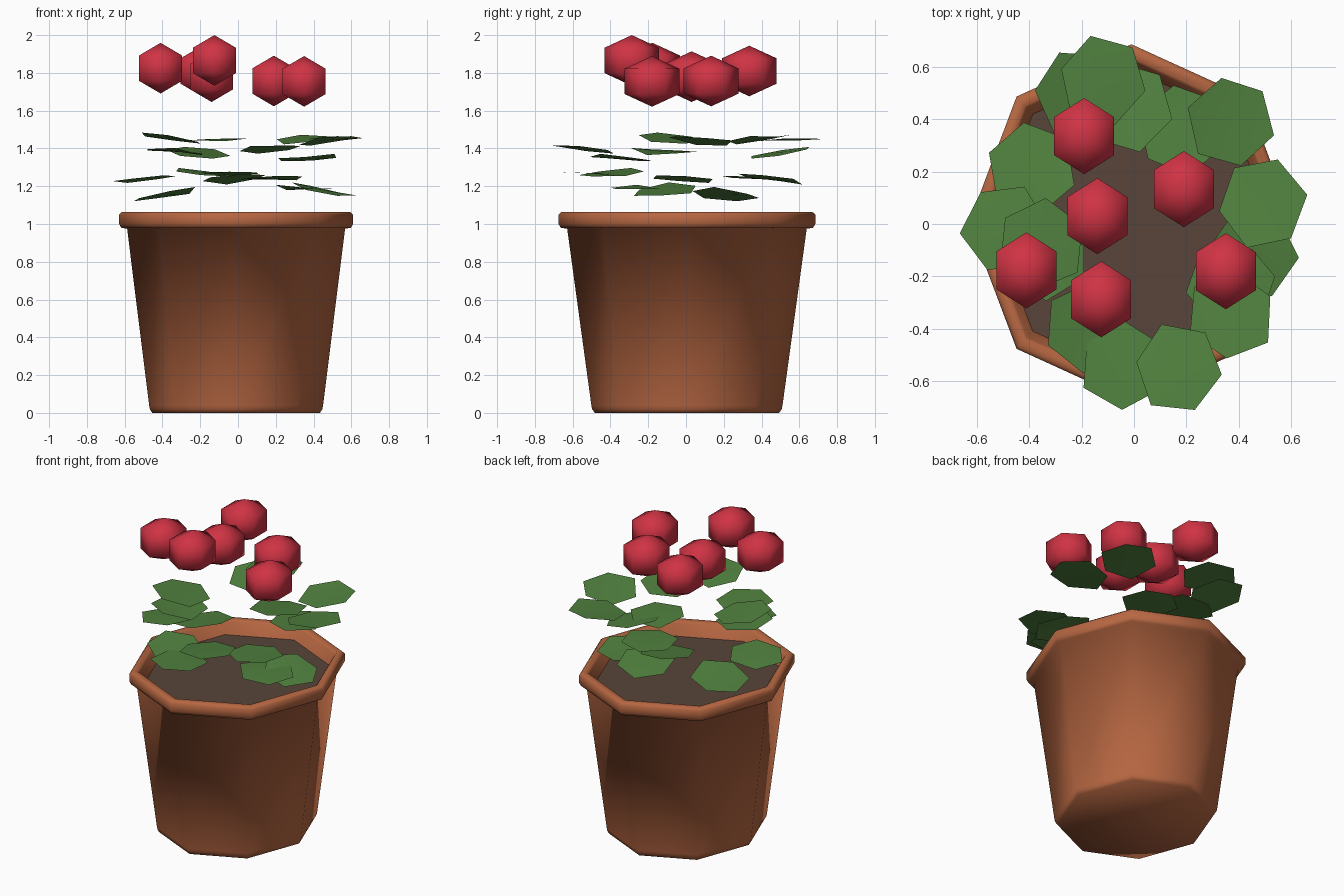
import bpy, bmesh, math, random

if "Cube" in bpy.data.objects:
    bpy.data.objects.remove(bpy.data.objects["Cube"])

random.seed(4)
XS = 0.91                      # the pot and blooms are slightly narrow in x
CX, CY = -0.01, 0.005          # pot centre


def material(name, rgb):
    m = bpy.data.materials.new(name)
    m.diffuse_color = (*rgb, 1)
    m.use_nodes = True
    m.node_tree.nodes["Principled BSDF"].inputs["Base Color"].default_value = m.diffuse_color
    return m


TERRACOTTA = material("terracotta", (0.47, 0.135, 0.054))
SOIL = material("soil_brown", (0.098, 0.060, 0.042))
GREEN = material("leaf_green", (0.083, 0.223, 0.050))
RED = material("bloom_red", (0.63, 0.033, 0.058))


def finish(name, bm, mat, smooth=False, recalc=True):
    if recalc:
        bmesh.ops.recalc_face_normals(bm, faces=bm.faces)
    me = bpy.data.meshes.new(name)
    bm.to_mesh(me)
    bm.free()
    me.materials.append(mat)
    for p in me.polygons:
        p.use_smooth = smooth
    ob = bpy.data.objects.new(name, me)
    bpy.context.collection.objects.link(ob)
    return ob


def ring(bm, r, z, sides, x=0, y=0):
    pts = []
    for i in range(sides):
        a = math.pi / 2 + 2 * math.pi * i / sides
        pts.append(bm.verts.new((x + XS * r * math.cos(a), y + r * math.sin(a), z)))
    return pts


def bridge(bm, a, b):
    n = len(a)
    for i in range(n):
        bm.faces.new((a[i], a[(i + 1) % n], b[(i + 1) % n], b[i]))


# Octagonal pot with a rolled rim
profile = [(0.488, 0), (0.502, 0.02), (0.506, 0.04), (0.634, 0.975), (0.668, 0.98),
           (0.68, 1.0), (0.68, 1.05), (0.665, 1.063), (0.63, 1.063), (0.618, 1.05),
           (0.575, 0.96)]
bm = bmesh.new()
rings = [ring(bm, r, z, 8, CX, CY) for r, z in profile]
for a, b in zip(rings, rings[1:]):
    bridge(bm, a, b)
bm.faces.new(rings[0][::-1])
finish("pot", bm, TERRACOTTA, True, recalc=False)

# Soil
bm = bmesh.new()
bm.faces.new(ring(bm, 0.585, 0.98, 8, CX, CY))
finish("soil", bm, SOIL, recalc=False)

# Leaves: x, y, z, rotation, slope in x, slope in y
leaves = [
    (-0.12, 0.55, 1.45, 46, 0.05, 0.05), (0.37, 0.39, 1.45, 43, 0.08, 0.10),
    (0.49, 0.08, 1.445, 10, 0.12, -0.08), (-0.355, -0.08, 1.455, 24, -0.15, -0.10),
    (-0.21, 0.50, 1.38, 57, -0.08, 0.14), (0.17, -0.55, 1.40, -8, 0.04, -0.10),
    (0.37, -0.345, 1.345, 24, 0.08, -0.09), (-0.335, -0.12, 1.385, 30, -0.10, -0.05),
    (-0.49, -0.02, 1.245, 5, 0.10, -0.07), (-0.18, -0.39, 1.27, 25, -0.08, 0.06),
    (-0.04, -0.54, 1.27, 28, 0.02, -0.07), (-0.02, 0.45, 1.24, 44, 0.05, -0.12),
    (0.18, 0.36, 1.24, 40, 0.05, -0.06), (0.37, -0.23, 1.19, 10, -0.04, -0.05),
    (0.455, -0.11, 1.18, -6, -0.18, 0.05), (-0.39, 0.21, 1.155, 40, 0.18, -0.10),
]
for n, (x, y, z, rot, sx, sy) in enumerate(leaves, 1):
    bm = bmesh.new()
    pts = []
    for i in range(6):
        a = math.radians(rot + 60 * i)
        r = 0.175 * random.uniform(0.96, 1.04)
        dx, dy = 0.96 * r * math.cos(a), r * math.sin(a)
        pts.append(bm.verts.new((x + dx, y + dy,
                                 z + sx * dx + sy * dy + random.uniform(-0.01, 0.01))))
    mid = bm.verts.new((x, y, z))
    for i in range(6):
        bm.faces.new((mid, pts[i], pts[(i + 1) % 6]))
    finish(f"leaf_{n}", bm, GREEN, True, recalc=False)

# Blooms: six-sided faceted balls floating above the leaves
blooms = [(-0.19, 0.335, 1.81), (-0.14, 0.03, 1.78), (0.19, 0.133, 1.757),
          (-0.41, -0.177, 1.825), (0.35, -0.18, 1.755), (-0.125, -0.287, 1.866)]
for n, (x, y, z) in enumerate(blooms, 1):
    bm = bmesh.new()
    low, high = (ring(bm, 0.145, z + s * 0.067, 6, x, y) for s in (-1, 1))
    bridge(bm, low, high)
    for loop, s in ((low, -1), (high, 1)):
        pole = bm.verts.new((x, y, z + s * 0.134))
        for i in range(6):
            bm.faces.new((pole, loop[i], loop[(i + 1) % 6]))
    finish(f"bloom_{n}", bm, RED, True)
